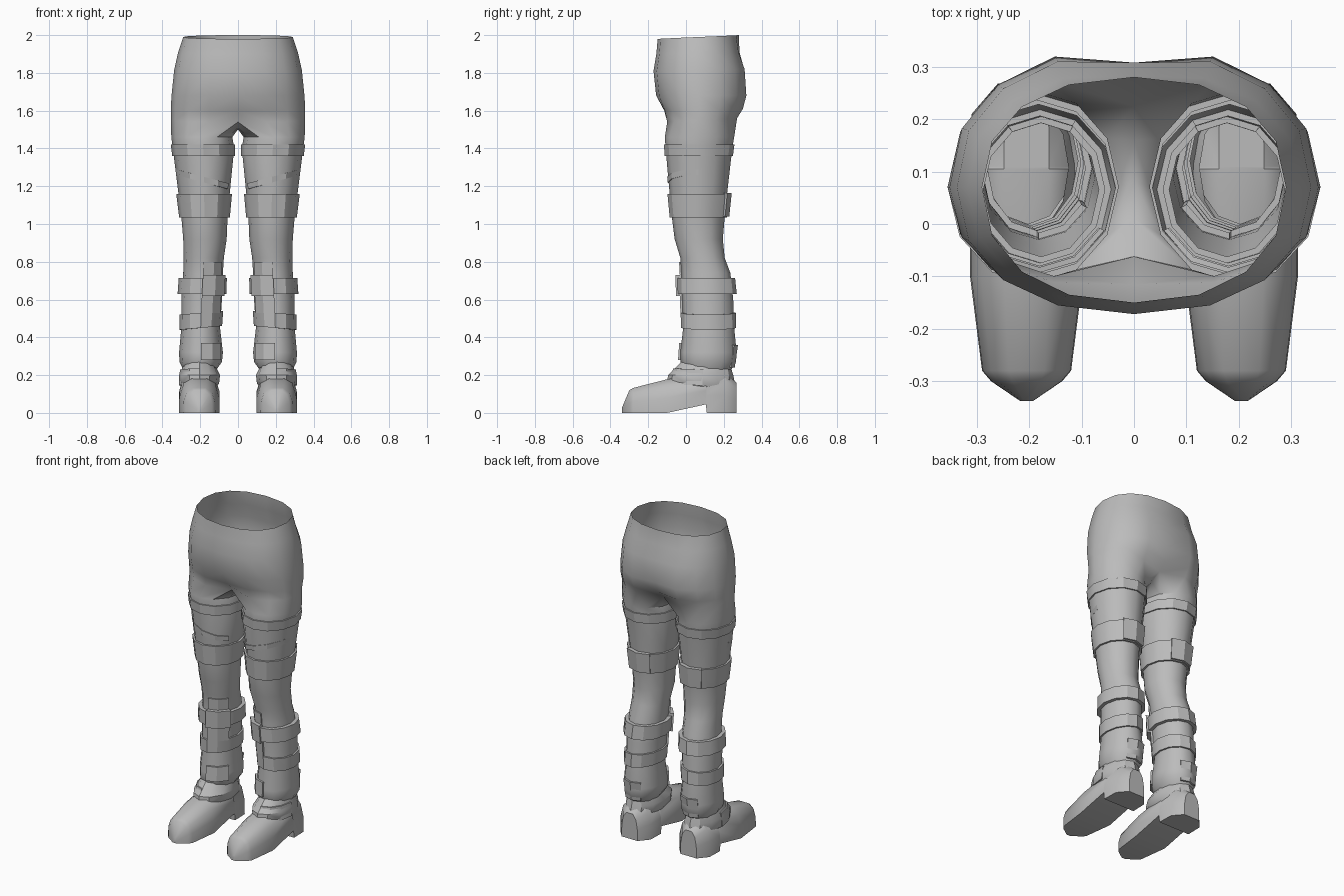
import bpy, bmesh
from math import cos, sin, radians, pi

cube = bpy.data.objects.get("Cube")
if cube:
    bpy.data.objects.remove(cube)

grey = bpy.data.materials.new("plain_grey")
grey.use_nodes = True
COLOUR = (0.5, 0.5, 0.5, 1)
grey.diffuse_color = COLOUR
grey.node_tree.nodes["Principled BSDF"].inputs["Base Color"].default_value = COLOUR


def finish(name, bm, angle=35):
    """Turn a left-side bmesh into a mirrored, shaded object."""
    mesh = bpy.data.meshes.new(name)
    bm.to_mesh(mesh)
    bm.free()
    mesh.materials.append(grey)
    obj = bpy.data.objects.new(name, mesh)
    bpy.context.collection.objects.link(obj)
    bpy.ops.object.select_all(action='DESELECT')
    obj.select_set(True)
    bpy.context.view_layer.objects.active = obj
    bpy.ops.object.shade_smooth_by_angle(angle=radians(angle))
    obj.modifiers.new("Mirror", 'MIRROR').use_clip = True
    return obj


def loft(rows, closed_from=0, caps=False):
    """Skin rows of points, top to bottom; rows wrap from closed_from on."""
    bm = bmesh.new()
    vs = [[bm.verts.new(p) for p in row] for row in rows]
    for r, (a, b) in enumerate(zip(vs, vs[1:])):
        n = min(len(a), len(b))
        for j in range(n if r >= closed_from else n - 1):
            k = (j + 1) % n
            bm.faces.new((a[j], b[j], b[k], a[k]))
    if caps:
        bm.faces.new(vs[0])
        bm.faces.new(vs[-1])
        bmesh.ops.recalc_face_normals(bm, faces=bm.faces)
    return bm


def point(section, deg, d=0.0, tilt=0.0):
    """Point on an oval section (z front, z back, x0, x1, y0, y1)."""
    zf, zb, x0, x1, y0, y1 = section
    c, s = cos(radians(deg)), sin(radians(deg))
    x = (x0 + x1) / 2 + ((x1 - x0) / 2 + d) * c
    y = (y0 + y1) / 2 + ((y1 - y0) / 2 + d) * s
    return x, y, zf + (zb - zf) * (s + 1) / 2 + tilt * c


def section_at(table, z):
    for a, b in zip(table, table[1:]):
        if a[0] >= z >= b[0]:
            t = (a[0] - z) / (a[0] - b[0])
            return [p + (q - p) * t for p, q in zip(a, b)]
    return table[-1]


def wrap(name, table, top, bottom, d, start=0, end=360, tilt=0.0):
    """Raised band or plate that follows a lofted part."""
    full = end - start == 360
    degs = list(range(start, end + (0 if full else 1), 30))
    cols = [(a, 1) for a in degs]
    if not full:
        cols = [(start, 0)] + cols + [(end, 0)]
    rows = [[point(section_at(table, z), a, d if out and up else -0.012, tilt)
             for a, out in cols]
            for z, up in ((top, 0), (top, 1), (bottom, 1), (bottom, 0))]
    return finish(name, loft(rows, 0 if full else 9), 30)


# Trouser leg sections
LEG = [(z, z, *rest) for z, *rest in (
    (1.46, .03, .353, -.112, .255),
    (1.40, .02, .345, -.108, .245),
    (1.20, .04, .32, -.09, .222),
    (1.04, .055, .30, -.075, .205),
    (.92, .06, .29, -.06, .195),
    (.82, .075, .288, -.03, .205),
    (.74, .08, .29, -.025, .235),
    (.60, .085, .30, -.02, .25),
    (.45, .095, .30, -.015, .255),
    (.32, .08, .312, -.03, .268),
    (.27, .085, .31, -.03, .265),
    (.22, .12, .285, .0, .235))]

# Hips: front z, back z, half width, front y, back y, front dip, back cleft
HIPS = [
    (1.98, 2.0, .29, -.15, .28, 0, 0),
    (1.90, 1.91, .318, -.157, .293, 0, .01),
    (1.81, 1.82, .338, -.172, .328, 0, .02),
    (1.68, 1.68, .352, -.158, .338, 0, .03),
    (1.60, 1.61, .356, -.125, .318, .01, .04),
    (1.54, 1.56, .356, -.112, .285, .05, .06)]


def hip_row(zf, zb, w, yf, yb, dip, cleft):
    row, mid = [], .07
    for i in range(9):
        a = -pi / 2 + i * pi / 8
        c, s = max(cos(a), 0) ** .88, sin(a)
        y = mid + abs(s) ** .9 * ((yb - mid) if s > 0 else (yf - mid))
        y += {0: dip, 8: -cleft}.get(i, 0)
        row.append((0 if i in (0, 8) else w * c, y, zf + (zb - zf) * (s + 1) / 2))
    return row


rows = [hip_row(*h) for h in HIPS]
rows[-1] += [(0, .16, 1.52), (0, .08, 1.50), (0, .01, 1.51)]
rows += [[point(s, -120 + 30 * i) for i in range(12)] for s in LEG]
finish("trousers", loft(rows, len(HIPS) - 1), 40)

# Straps and bands around the legs
wrap("upper_thigh_band", LEG, 1.42, 1.36, .008)
wrap("thigh_fold", LEG, 1.25, 1.22, .005, -150, 0, .04)
wrap("lower_thigh_band", LEG, 1.16, 1.035, .012)
wrap("back_thigh_plate", LEG, 1.165, 1.04, .024, 60, 120)
wrap("knee_band", LEG, .715, .63, .022)
wrap("shin_band", LEG, .53, .45, .011, 0, 360, -.01)

# Plates on the front inner shin and the calf
for part, top, bottom, d in (("knee_plate", .80, .71, .008),
                             ("buckle_plate", .73, .62, .032),
                             ("upper_shin_plate", .62, .53, .012),
                             ("lower_shin_plate", .37, .28, .012)):
    wrap(part, LEG, top, bottom, d, -150, -90)
wrap("calf_plate", LEG, .36, .24, .011, 60, 120)

# Ankle cuff and its strap
CUFF = [
    (.275, .25, .125, .285, -.02, .235),
    (.20, .20, .095, .312, -.095, .25),
    (.165, .15, .10, .31, -.10, .26),
    (.13, .13, .115, .30, -.06, .25)]
finish("ankle_cuff", loft([[point(s, 30 * i) for i in range(12)] for s in CUFF]), 30)
wrap("ankle_strap", CUFF, .235, .15, .008, -90, 0)

# Boot sections from toe to heel: y, sole z, top z, half width
BOOT = [
    (-.338, 0, .03, .012),
    (-.30, 0, .12, .068),
    (-.28, 0, .132, .085),
    (-.10, 0, .178, .108),
    (.105, .045, .21, .108),
    (.11, 0, .21, .108),
    (.21, 0, .21, .105),
    (.268, 0, .16, .055)]


def boot_row(y, low, top, w):
    h = top - low
    shape = ((-1, 0), (1, 0), (.98, .45), (.8, .8), (.4, 1),
             (-.4, 1), (-.8, .8), (-.98, .45))
    return [(.205 + w * u, y, low + h * v) for u, v in shape]


finish("boot", loft([boot_row(*b) for b in BOOT], caps=True), 40)
